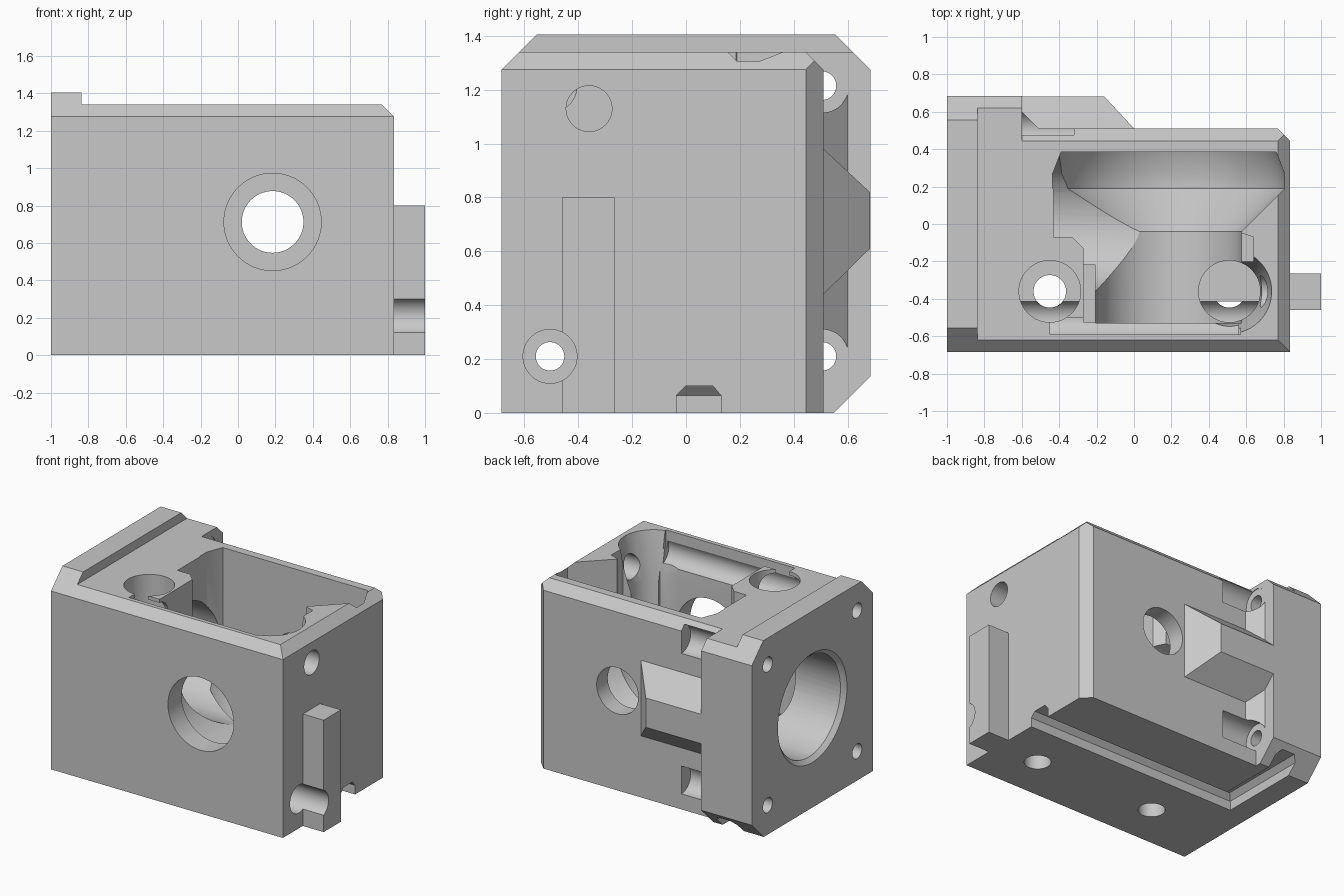
import bpy, bmesh, math
from mathutils import Matrix, Vector

cube = bpy.data.objects.get("Cube")
if cube:
    bpy.data.objects.remove(cube, do_unlink=True)

grey = bpy.data.materials.new("plain grey")
grey.use_nodes = True
COLOUR = (0.58, 0.58, 0.58, 1)
grey.diffuse_color = COLOUR
grey.node_tree.nodes["Principled BSDF"].inputs["Base Color"].default_value = COLOUR


def finish(name, bm):
    bmesh.ops.recalc_face_normals(bm, faces=bm.faces)
    mesh = bpy.data.meshes.new(name)
    bm.to_mesh(mesh)
    bm.free()
    mesh.materials.append(grey)
    ob = bpy.data.objects.new(name, mesh)
    bpy.context.collection.objects.link(ob)
    return ob


def loft(name, rings):
    """Closed solid through matching rings of 3D points."""
    bm = bmesh.new()
    loops = [[bm.verts.new(p) for p in ring] for ring in rings]
    for a, b in zip(loops, loops[1:]):
        for i in range(len(a)):
            j = (i + 1) % len(a)
            bm.faces.new((a[i], a[j], b[j], b[i]))
    bm.faces.new(loops[0])
    bm.faces.new(loops[-1])
    return finish(name, bm)


def prism(name, axis, profile, a, b):
    """Extrude a 2D profile along an axis from a to b."""
    place = {"x": lambda p, d: (d, p[0], p[1]),
             "y": lambda p, d: (p[0], d, p[1]),
             "z": lambda p, d: (p[0], p[1], d)}[axis]
    return loft(name, [[place(p, d) for p in profile] for d in (a, b)])


def box(name, x, y, z):
    return prism(name, "z", [(x[0], y[0]), (x[1], y[0]), (x[1], y[1]), (x[0], y[1])], *z)


def drum(name, axis, centre, r1, a, b, r2=None):
    """Cylinder or cone along an axis, radius r1 at a and r2 at b."""
    turn = {"x": Matrix.Rotation(math.pi / 2, 4, "Y"),
            "y": Matrix.Rotation(-math.pi / 2, 4, "X"), "z": Matrix()}[axis]
    mid = (a + b) / 2
    pos = {"x": (mid, *centre), "y": (centre[0], mid, centre[1]), "z": (*centre, mid)}[axis]
    bm = bmesh.new()
    bmesh.ops.create_cone(bm, cap_ends=True, segments=64, radius1=r1, radius2=r1 if r2 is None else r2,
                          depth=b - a, matrix=Matrix.Translation(pos) @ turn)
    return finish(name, bm)


def combine(target, tools, operation):
    for tool in tools:
        mod = target.modifiers.new(tool.name, "BOOLEAN")
        mod.operation, mod.solver, mod.object = operation, "EXACT", tool
        with bpy.context.temp_override(object=target, active_object=target, selected_objects=[target]):
            bpy.ops.object.modifier_apply(modifier=mod.name)
        bpy.data.objects.remove(tool, do_unlink=True)


MID = 0.7125          # height of the main axes
LENS = (0.185, MID)   # axis of the front-to-back chamber

# Main block with chamfered top edges
housing = prism("housing", "x", [(-.685, 0), (.51, 0), (.51, 1.275), (.445, 1.34), (-.62, 1.34), (-.685, 1.275)], -.8, .835)

# Flange, raised strip, rear rib, flange fillet and side rail
rib = bmesh.new()
for x, y, z1, z2 in ((-.62, .683, .61, .82), (-.16, .683, .61, .82), (-.62, .5, .43, .99), (.01, .5, .43, .99)):
    for z in (z1, z2):
        rib.verts.new((x, y, z))
bmesh.ops.convex_hull(rib, input=rib.verts)
combine(housing, [
    prism("flange", "x", [(-.685, 0), (.55, 0), (.685, .135), (.685, 1.275), (.62, 1.34), (-.62, 1.34), (-.685, 1.275)], -.9, -.6),
    prism("strip", "x", [(-.685, 0), (.55, 0), (.685, .135), (.685, 1.275), (.555, 1.405), (-.555, 1.405), (-.685, 1.275)], -1, -.837),
    prism("fillet", "z", [(-.65, .48), (-.65, .6), (-.6, .6), (-.48, .48)], .21, 1.215),
    finish("rib", rib),
    box("rail", (.8, 1), (-.46, -.265), (0, .8)),
], "UNION")


def chamber_ring(y, r, steps=40):
    """Round-bottomed slot, open at the top."""
    arc = [math.pi * (1 + i / steps) for i in range(steps + 1)]
    ring = [(LENS[0] + r * math.cos(t), y, MID + r * math.sin(t)) for t in arc]
    return ring + [(LENS[0] + r, y, 1.5), (LENS[0] - r, y, 1.5)]


# Mitred cable channel underneath, running in from the right and out at the back
channel = [(-.035, -.1), (-.035, .065), (0, .1), (.1, .1), (.13, .065), (.13, -.1)]
channel_path = [[(.9, o, z) for o, z in channel],
                [(o - .805, o, z) for o, z in channel],
                [(o - .805, .8, z) for o, z in channel]]

cuts = [
    # Chamfers on the right side
    prism("rear_corner", "z", [(.77, .51), (.77, .6), (.9, .6), (.9, .38)], -.1, 1.5),
    prism("right_top_edge", "y", [(.77, 1.34), (.77, 1.5), (.9, 1.5), (.9, 1.21)], -.8, .8),
    # Stepped chamber, open at the top
    loft("chamber", [chamber_ring(*s) for s in ((-.53, .39), (-.04, .39), (.19, .62), (.27, .62), (.385, .575))]),
    prism("opening_step", "z", [(-.43, .25), (-.43, -.07), (-.33, -.07), (-.27, -.13), (-.27, -.525), (.1, -.525), (.1, .25)], 1.0, 1.6),
    box("front_ledge", (-.45, .57), (-.59, -.5), (1.22, 1.6)),
    prism("right_notch", "z", [(.5, -.05), (.58, -.05), (.64, -.07), (.64, -.2), (.5, -.2)], 1, 1.6),
    # Round openings
    drum("front_port", "y", LENS, .26, -.8, -.5),
    drum("rear_port", "y", LENS, .165, .3, .8),
    drum("side_bore", "x", (0, MID), .36, -1.1, .17),
    drum("bore_rim", "x", (0, MID), .42, -1.03, -.97, .36),
    drum("side_pin_hole", "x", (-.36, 1.13), .085, .5, 1.1),
    drum("right_countersink", "z", (.51, -.36), .165, 1, 1.35, .228),
    loft("channel", channel_path),
]
# Vertical screw holes
for x in (-.45, .51):
    cuts += [drum("screw_hole", "z", (x, -.36), .087, -.1, .4),
             drum("screw_head", "z", (x, -.36), .165, .25, 1.55)]
# Flange screw holes with clearance for the heads
for y in (-.505, .505):
    for z in (.21, 1.215):
        end = -.32 if y > 0 else (1.1 if z < 1 else .56)
        cuts += [drum("flange_hole", "x", (y, z), .053, -1.1, -.5),
                 drum("flange_head", "x", (y, z), .1, -.605, end)]
combine(housing, cuts, "DIFFERENCE")

bpy.ops.object.select_all(action="DESELECT")
housing.select_set(True)
bpy.context.view_layer.objects.active = housing
bpy.ops.object.shade_smooth_by_angle(angle=math.radians(25))
